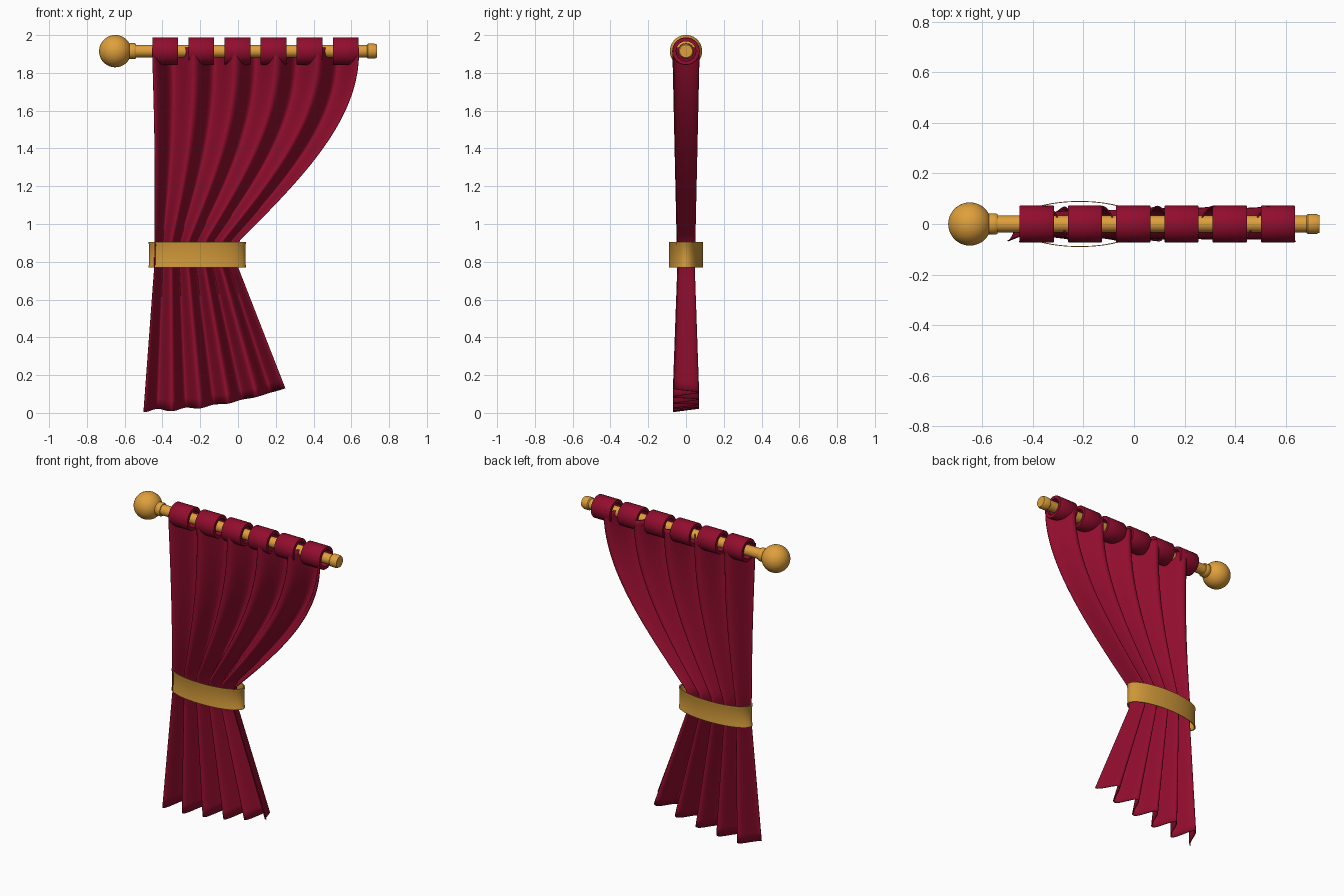
import bpy, bmesh, math
from mathutils import Matrix

if "Cube" in bpy.data.objects:
    bpy.data.objects.remove(bpy.data.objects["Cube"])


def material(name, color):
    m = bpy.data.materials.new(name)
    m.diffuse_color = (*color, 1)
    m.use_nodes = True
    m.node_tree.nodes["Principled BSDF"].inputs["Base Color"].default_value = m.diffuse_color
    return m


RED = material("crimson cloth", (0.285, 0.004, 0.027))
GOLD = material("polished gold", (0.74, 0.35, 0.045))
BAND = material("band gold", (0.62, 0.31, 0.04))
ROD_Z = 1.915


def finish(bm, name, mat, angle=40):
    bmesh.ops.recalc_face_normals(bm, faces=bm.faces)
    me = bpy.data.meshes.new(name)
    bm.to_mesh(me)
    bm.free()
    ob = bpy.data.objects.new(name, me)
    bpy.context.collection.objects.link(ob)
    me.materials.append(mat)
    bpy.ops.object.select_all(action='DESELECT')
    ob.select_set(True)
    bpy.context.view_layer.objects.active = ob
    bpy.ops.object.shade_smooth_by_angle(angle=math.radians(angle))
    return ob


def lathe(name, profile, mat, place, closed=False, n=48, scale=(1, 1)):
    """Spin (radius, height) points round z, then place the result."""
    bm = bmesh.new()
    rings = [[bm.verts.new((r * scale[0] * math.cos(2 * math.pi * i / n),
                            r * scale[1] * math.sin(2 * math.pi * i / n), h))
              for i in range(n)] for r, h in profile]
    pairs = list(zip(rings, rings[1:])) + ([(rings[-1], rings[0])] if closed else [])
    for a, b in pairs:
        for i in range(n):
            j = (i + 1) % n
            bm.faces.new((a[i], a[j], b[j], b[i]))
    if not closed:
        bm.faces.new(rings[0])
        bm.faces.new(rings[-1])
    bm.transform(place)
    return finish(bm, name, mat)


def on_rod(x):
    return Matrix.Translation((x, 0, ROD_Z)) @ Matrix.Rotation(math.pi / 2, 4, 'Y')


# Rod with collar and end cap
lathe("curtain_rod", [(0.033, -0.6), (0.033, 0.70)], GOLD, on_rod(0))
lathe("finial_collar", [(0.036, -0.58), (0.042, -0.572), (0.042, -0.546), (0.038, -0.54)],
      GOLD, on_rod(0))
lathe("rod_end_cap", [(0.034, 0.682), (0.040, 0.688), (0.040, 0.722), (0.034, 0.735)],
      GOLD, on_rod(0))

# Ball finial
bm = bmesh.new()
bmesh.ops.create_uvsphere(bm, u_segments=40, v_segments=24, radius=0.0855)
bm.transform(on_rod(-0.65))
finish(bm, "ball_finial", GOLD)

# Six cloth loops round the rod
for k in range(6):
    lathe(f"tab_loop_{k + 1}",
          [(0.052, -0.068), (0.071, -0.068), (0.073, -0.065),
           (0.073, 0.065), (0.071, 0.068), (0.052, 0.068)],
          RED, on_rod(-0.385 + 0.191 * k), closed=True)

# Pleated curtain: gathered at the tie, flaring to a rising hem
TOP, TIE_TOP, TIE_LOW, COLS = 1.935, 0.905, 0.77, 120
lerp = lambda a, b, t: a + (b - a) * t


def cloth_point(u, v):
    wave = math.cos(10 * math.pi * u)
    if v < 0:                                   # below the tie
        t = -v
        hem = 0.004 + 0.126 * u * u + 0.009 * (1 - wave) * (1 - u)
        z = lerp(TIE_LOW, hem, t)
        left, right = lerp(-0.443, -0.5, t), lerp(0.0, 0.25, t)
        amp = lerp(0.044, 0.067, t)
    else:                                       # tie up to the rod
        z = lerp(TIE_LOW, TOP, v)
        s = max(0, z - TIE_TOP)
        left = lerp(-0.443, -0.455, v) + 0.008 * math.sin(math.pi * v)
        right = 0.64 * math.sin(math.pi / 2 * min(1, s))
        amp = lerp(0.044, 0.07, v)
    return (lerp(left, right, u), -amp * wave, z)


bm = bmesh.new()
rows = [-1 + i / 14 for i in range(14)] + [i / 40 for i in range(41)]
grid = [[bm.verts.new(cloth_point(i / COLS, v)) for i in range(COLS + 1)] for v in rows]
for a, b in zip(grid, grid[1:]):
    for i in range(COLS):
        bm.faces.new((a[i], a[i + 1], b[i + 1], b[i]))
curtain = finish(bm, "curtain_panel", RED, 60)
solid = curtain.modifiers.new("cloth thickness", 'SOLIDIFY')
solid.thickness = 0.005
solid.offset = 0

# Oval tie-back band with slightly raised rims
prof = [(0.965, 0.77), (1.0, 0.77), (1.0, 0.78), (0.99, 0.784),
        (0.99, 0.892), (1.0, 0.896), (1.0, 0.906), (0.965, 0.906)]
lathe("tie_back_band", prof, BAND, Matrix.Translation((-0.215, 0, 0)),
      closed=True, n=72, scale=(0.258, 0.091))
